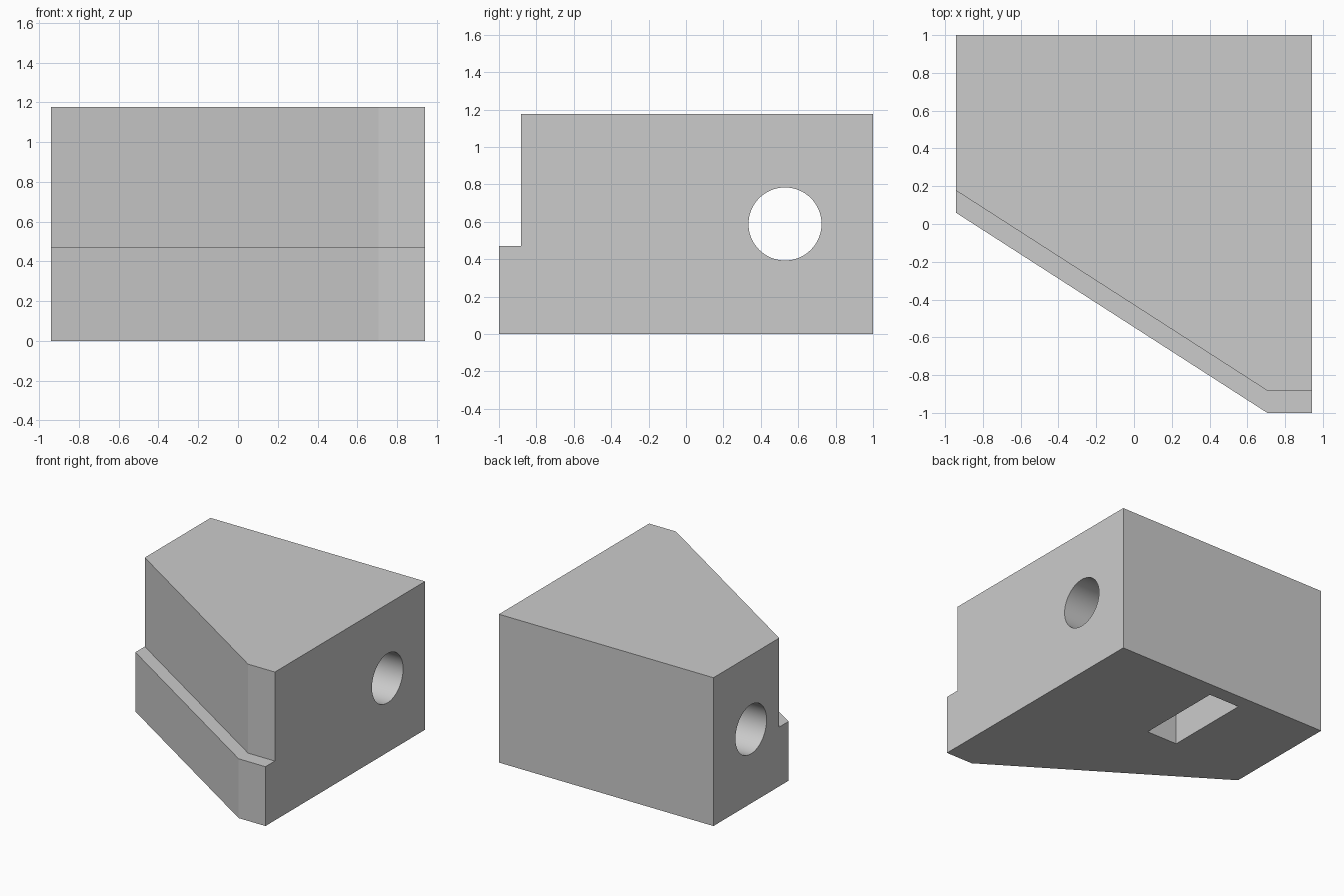
import bpy, bmesh, math
from mathutils import Matrix

old = bpy.data.objects.get("Cube")
if old:
    bpy.data.objects.remove(old, do_unlink=True)

U = 2 / 17                      # design module
HALF_W, HEIGHT = 8 * U, 10 * U
HOLE_Y, HOLE_Z = 1 - 4 * U, 5 * U

grey = bpy.data.materials.new("plain grey")
grey.use_nodes = True
colour = (0.6, 0.6, 0.6, 1)
grey.diffuse_color = colour
grey.node_tree.nodes["Principled BSDF"].inputs["Base Color"].default_value = colour


def add_object(name, bm):
    bmesh.ops.recalc_face_normals(bm, faces=bm.faces)
    mesh = bpy.data.meshes.new(name)
    bm.to_mesh(mesh)
    bm.free()
    mesh.materials.append(grey)
    obj = bpy.data.objects.new(name, mesh)
    bpy.context.collection.objects.link(obj)
    return obj


def prism(name, outline, z0, z1):
    bm = bmesh.new()
    face = bm.faces.new([bm.verts.new((x, y, z0)) for x, y in outline])
    top = bmesh.ops.extrude_face_region(bm, geom=[face])["geom"]
    bmesh.ops.translate(bm, vec=(0, 0, z1 - z0),
                        verts=[v for v in top if isinstance(v, bmesh.types.BMVert)])
    return add_object(name, bm)


def cut(body, cutter):
    cutter.hide_render = True
    mod = body.modifiers.new(cutter.name, "BOOLEAN")
    mod.operation, mod.solver, mod.object = "DIFFERENCE", "EXACT", cutter
    bpy.context.view_layer.objects.active = body
    bpy.ops.object.modifier_apply(modifier=mod.name)
    bpy.data.objects.remove(cutter, do_unlink=True)


# Block with a slanted front
body = prism("wedge_block", [(-HALF_W, 1), (-HALF_W, U / 2), (6 * U, -1),
                             (HALF_W, -1), (HALF_W, 1)], 0, HEIGHT)

# Ledge along the front, parallel to the slanted outline
slope = (1 + U / 2) / (14 * U)
start = -1.2
step_y = -1 + U
cut(body, prism("ledge_cutter",
                [(start, step_y + slope * (6 * U - start)), (6 * U, step_y),
                 (1.2, step_y), (1.2, -1.5), (start, -1.5)], 4 * U, HEIGHT + 0.2))

# Nut slot, open at the bottom
slot_x, slot_w, slot_l = -U, 1.15 * U, 3 * U
cut(body, prism("slot_cutter",
                [(slot_x + sx * slot_w, HOLE_Y + sy * slot_l)
                 for sx, sy in ((-1, -1), (1, -1), (1, 1), (-1, 1))],
                -0.2, HOLE_Z + slot_l))

# Bolt hole from side to side
bm = bmesh.new()
bmesh.ops.create_cone(bm, cap_ends=True, segments=64, radius1=1.66 * U,
                      radius2=1.66 * U, depth=2.4,
                      matrix=Matrix.Translation((0, HOLE_Y, HOLE_Z))
                      @ Matrix.Rotation(math.pi / 2, 4, "Y"))
cut(body, add_object("hole_cutter", bm))

# Smooth hole wall, sharp block edges
bpy.ops.object.select_all(action="DESELECT")
body.select_set(True)
bpy.context.view_layer.objects.active = body
bpy.ops.object.shade_smooth_by_angle(angle=math.radians(25))
